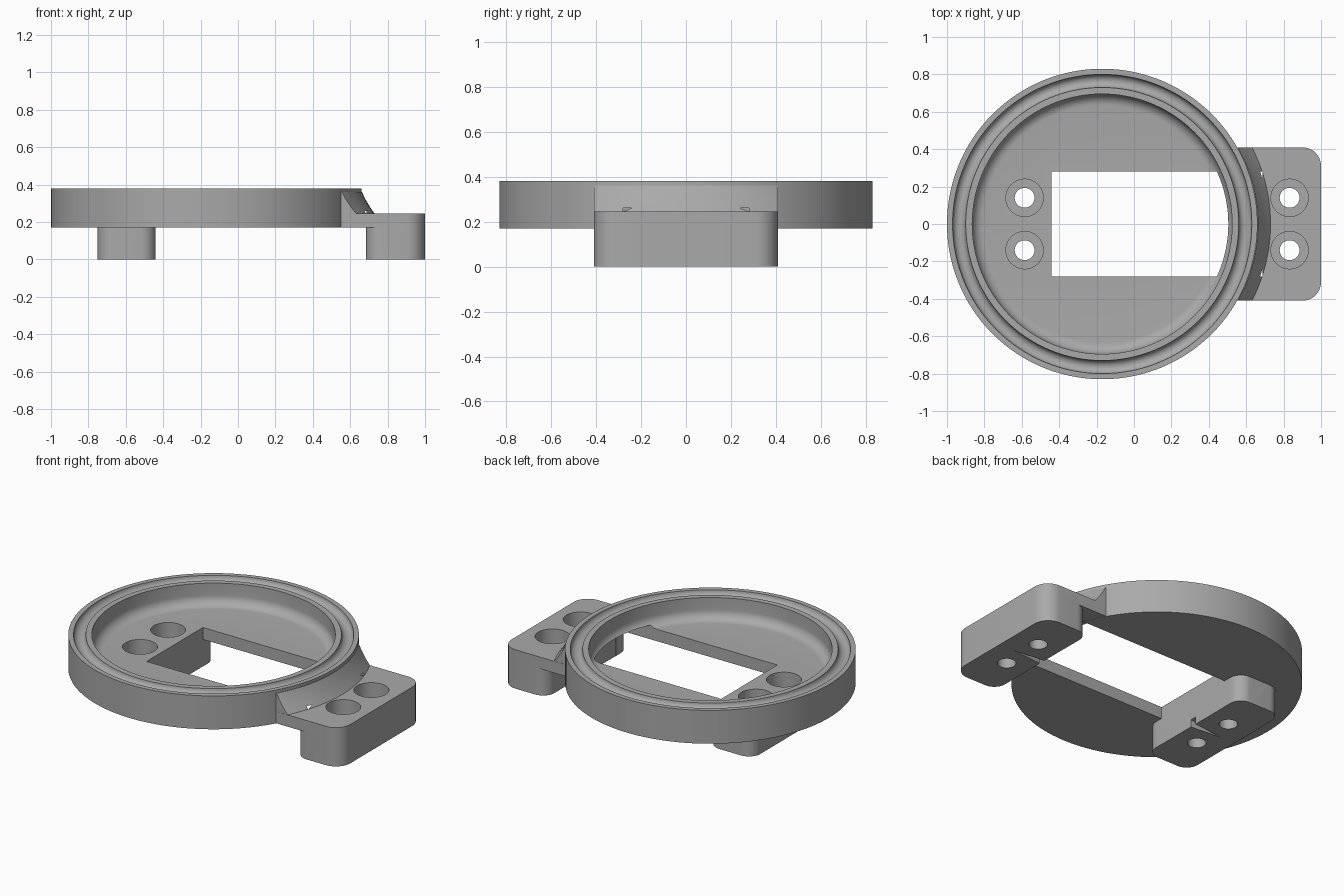
import bpy, bmesh, math
from mathutils import Matrix, Vector

cube = bpy.data.objects.get("Cube")
if cube:
    bpy.data.objects.remove(cube, do_unlink=True)

CX = -0.17            # ring axis
HALF_W = 0.41         # half width of legs and tab
FLOOR, DECK, RIM = 0.17, 0.245, 0.38

grey = bpy.data.materials.new("plain_grey")
grey.use_nodes = True
COLOR = (0.4, 0.4, 0.4, 1)
grey.diffuse_color = COLOR
grey.node_tree.nodes["Principled BSDF"].inputs["Base Color"].default_value = COLOR


def finish(name, bm):
    bmesh.ops.remove_doubles(bm, verts=bm.verts, dist=1e-5)
    bmesh.ops.recalc_face_normals(bm, faces=bm.faces)
    mesh = bpy.data.meshes.new(name)
    bm.to_mesh(mesh)
    bm.free()
    mesh.materials.append(grey)
    obj = bpy.data.objects.new(name, mesh)
    bpy.context.collection.objects.link(obj)
    return obj


def lathe(name, profile, center, steps, closed=False):
    """Turn a (radius, z) profile around a vertical axis."""
    bm = bmesh.new()
    vs = [bm.verts.new((center[0] + r, center[1], z)) for r, z in profile]
    pairs = list(zip(vs, vs[1:])) + ([(vs[-1], vs[0])] if closed else [])
    edges = [bm.edges.new(p) for p in pairs]
    bmesh.ops.spin(bm, geom=vs + edges, cent=(*center, 0), axis=(0, 0, 1),
                   angle=math.tau, steps=steps)
    return finish(name, bm)


def arc(cx, cz, r, a0, a1, n):
    angles = [math.radians(a0 + (a1 - a0) * i / n) for i in range(n + 1)]
    return [(cx + r * math.cos(a), cz + r * math.sin(a)) for a in angles]


def block(name, x0, x1, half_y, z0, z1, r_left=0, r_right=0):
    """Box with optional rounded vertical corners on its -x and +x ends."""
    outline = []
    for x, y, r, a in ((x1, half_y, r_right, 0), (x0, half_y, r_left, 90),
                       (x0, -half_y, r_left, 180), (x1, -half_y, r_right, 270)):
        sx = -1 if x == x1 else 1
        sy = -1 if y > 0 else 1
        outline += arc(x + sx * r, y + sy * r, r, a, a + 90, 10) if r else [(x, y)]
    bm = bmesh.new()
    face = bm.faces.new([bm.verts.new((x, y, z0)) for x, y in outline])
    new = bmesh.ops.extrude_face_region(bm, geom=[face])["geom"]
    bmesh.ops.translate(bm, vec=(0, 0, z1 - z0),
                        verts=[v for v in new if isinstance(v, bmesh.types.BMVert)])
    return finish(name, bm)


def combine(target, other, operation):
    mod = target.modifiers.new("cut", "BOOLEAN")
    mod.operation, mod.solver, mod.object = operation, "EXACT", other
    bpy.context.view_layer.objects.active = target
    bpy.ops.object.modifier_apply(modifier=mod.name)
    bpy.data.objects.remove(other, do_unlink=True)


# Dish with grooved rim and filleted inner wall
dish = [(0, FLOOR), (0.83, FLOOR), (0.83, RIM)]
dish += arc(0.765, RIM, 0.035, 0, -180, 12)
dish += [(0.695, RIM)]
dish += arc(0.635, DECK + 0.06, 0.06, 0, -90, 8)
dish += [(0, DECK)]
body = lathe("ring_mount", dish, (CX, 0), 128)

# Concave gusset joining the rim to the side tab
gusset_profile = [(0.81, 0.215), (0.9, 0.215), (0.9, DECK), (0.876, 0.28),
                  (0.852, 0.32), (0.833, 0.36), (0.81, 0.36)]
gusset = lathe("gusset", gusset_profile, (CX, 0), 128, closed=True)
combine(gusset, block("gusset_limit", 0.3, 1.2, HALF_W - 0.001, 0.1, 0.5), "INTERSECT")

# Side tab and the two legs
parts = [
    block("side_tab", 0.545, 1.0, HALF_W, FLOOR + 0.001, DECK, 0, 0.1),
    block("left_leg", 0.685, 1.0, HALF_W, 0, 0.21, 0.08, 0.1),
    block("right_leg", -0.75, -0.44, HALF_W, 0, 0.21, 0.08, 0.08),
    gusset,
]
for part in parts:
    combine(body, part, "UNION")

# Rectangular pocket running under the rim to the left leg
combine(body, block("pocket", -0.441, 0.686, 0.28, -0.1, 0.26), "DIFFERENCE")

# Counterbored screw holes
bore = [(0, -0.05), (0.053, -0.05), (0.053, 0.08), (0.1, 0.08), (0.1, 0.3), (0, 0.3)]
for x in (-0.585, 0.832):
    for y in (-0.14, 0.14):
        combine(body, lathe("bore", bore, (x, y), 40), "DIFFERENCE")

# Tapered cable notches under the inner edge of each leg
for x, side in ((-0.43, -1), (0.675, 1)):
    bm = bmesh.new()
    bmesh.ops.create_cone(bm, cap_ends=True, segments=4, radius1=1, radius2=0, depth=1)
    bmesh.ops.transform(bm, verts=bm.verts, matrix=(
        Matrix.Translation((x + side * 0.11, 0, 0))
        @ Matrix.Diagonal(Vector((0.22, 0.03, 0.07, 1)))
        @ Matrix.Rotation(side * math.pi / 2, 4, "Y")
        @ Matrix.Rotation(math.pi / 4, 4, "Z")))
    combine(body, finish("notch", bm), "DIFFERENCE")

# Smooth curved walls, keep edges sharp
body.select_set(True)
bpy.context.view_layer.objects.active = body
bpy.ops.object.shade_smooth_by_angle(angle=math.radians(30))
